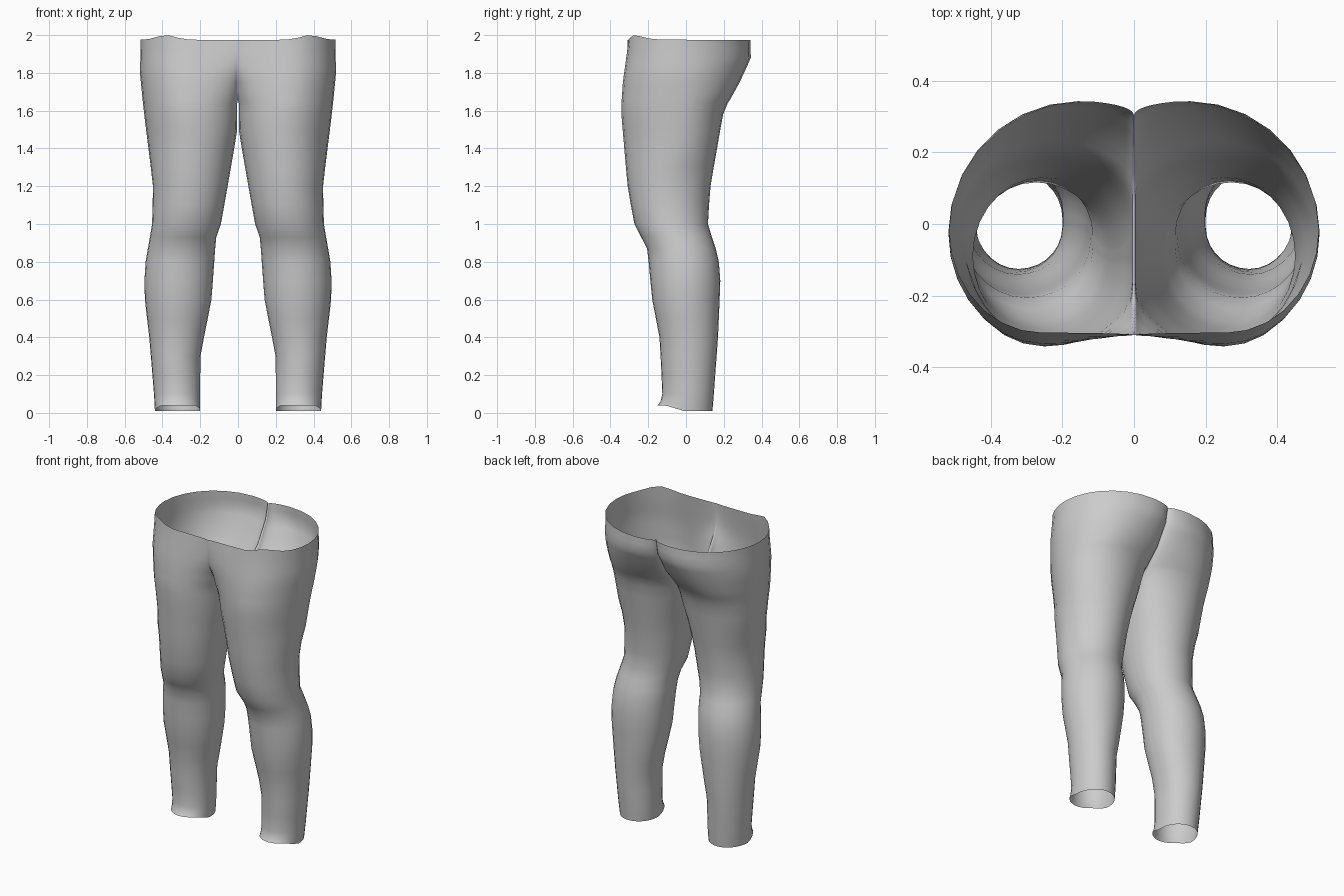
import bpy
import bmesh
from math import sin, cos, pi, exp

cube = bpy.data.objects.get("Cube")
if cube:
    bpy.data.objects.remove(cube)

# Height-to-size curves of one leg: (z, value)
INNER = [(0, .2), (.3, .2), (.6, .14), (.95, .115), (1, .09), (1.2, .055), (1.4, .02), (1.5, .004), (1.64, .004), (1.66, 0)]
OUTER = [(0, .44), (.1, .445), (.4, .47), (.65, .5), (.8, .49), (1, .455), (1.2, .45), (1.6, .5), (1.8, .52), (2, .515)]
FRONT = [(0, -.15), (.1, -.125), (.4, -.14), (.6, -.18), (.87, -.205), (1, -.275), (1.2, -.31), (1.6, -.345), (1.75, -.335), (2, -.3)]
BACK = [(0, .14), (.4, .17), (.75, .185), (.85, .165), (1, .115), (1.2, .13), (1.6, .2), (1.75, .285), (1.88, .345), (2, .34)]
# Where the front and back surfaces meet the body's midline
SEAM_FRONT = [(1.4, -.12), (1.66, -.2), (1.72, -.24), (1.8, -.295), (1.88, -.31), (2, -.31)]
SEAM_BACK = [(1.4, .0), (1.66, .1), (1.75, .2), (1.88, .28), (2, .31)]

CROTCH, TOP = 1.66, 1.975
QUARTER, WALL = 7, 6


def at(curve, z):
    """Value of a curve at height z."""
    for (z0, v0), (z1, v1) in zip(curve, curve[1:]):
        if z <= z1:
            t = max(0, (z - z0) / (z1 - z0))
            return v0 + (v1 - v0) * t
    return curve[-1][1]


def section(z):
    """Outline from the front seam, round the outside, to the back seam, then the inner wall."""
    xi, xo, yf, yb = (at(c, z) for c in (INNER, OUTER, FRONT, BACK))
    mid = (xi + xo) / 2
    cy = (yf + yb) / 2 if z < 1.4 else -.04 + (z - 1.4) * .04
    blend = min(1, max(0, (z - 1.3) / .36))
    low = (yf + yb) / 2
    sf = low - .02 + (at(SEAM_FRONT, z) - low + .02) * blend
    sb = low + .02 + (at(SEAM_BACK, z) - low - .02) * blend
    cxf = mid
    cxb = mid - .12 * min(1, max(0, (z - CROTCH) / .25))
    steps = [i / QUARTER * pi / 2 for i in range(QUARTER + 1)]
    pts = [(cxf - (cxf - xi) * sin(u), yf + (sf - yf) * (1 - cos(u))) for u in reversed(steps)]
    pts += [(cxf + (xo - cxf) * sin(u), cy + (yf - cy) * cos(u)) for u in steps[1:]]
    pts += [(cxb + (xo - cxb) * cos(u), cy + (yb - cy) * sin(u)) for u in steps[1:]]
    pts += [(cxb - (cxb - xi) * sin(u), yb + (sb - yb) * (1 - cos(u))) for u in steps[1:]]
    if z <= CROTCH:
        pts += [(xi, sb + (sf - sb) * i / WALL) for i in range(1, WALL)]
    return pts


def edge_height(x, y, z):
    """Uneven cuffs at the ankles and raised hip points on the waist."""
    if z == 0:
        return .01 + .03 * min(1, max(0, -y - .01) / .1)
    if z == TOP:
        return z + .025 * exp(-((x - .38) / .07) ** 2) * (y < 0)
    return z


levels = [0, .06, .1, .2, .3, .4, .5, .6, .7, .8, .87, .93, 1, 1.1, 1.2, 1.3, 1.4, 1.5, 1.58, 1.64,
          CROTCH, 1.7, 1.75, 1.8, 1.84, 1.88, 1.93, TOP]

# Half of the shell: closed leg sections, then open hip sections
bm = bmesh.new()
rings = [[bm.verts.new((x, y, edge_height(x, y, z))) for x, y in section(z)] for z in levels]
for z, low, high in zip(levels[1:], rings, rings[1:]):
    closed = z <= CROTCH
    count = len(low) if closed else len(high) - 1
    for i in range(count):
        j = (i + 1) % len(low)
        bm.faces.new((low[i], low[j], high[j], high[i]))
# Soften the steps between curve points, leaving the midline and rims in place
inside = [v for v in bm.verts if v.co.x > .006 and not v.is_boundary]
bmesh.ops.smooth_vert(bm, verts=inside, factor=.25, use_axis_x=True, use_axis_y=True, use_axis_z=False)

mesh = bpy.data.meshes.new("legs")
bm.to_mesh(mesh)
bm.free()
legs = bpy.data.objects.new("legs", mesh)
bpy.context.collection.objects.link(legs)

# Other half
mirror = legs.modifiers.new("mirror", "MIRROR")
mirror.use_axis[0] = True
mirror.merge_threshold = .002

# Plain grey surface
grey = bpy.data.materials.new("light grey")
grey.use_nodes = True
colour = (.6, .6, .6, 1)
grey.diffuse_color = colour
grey.node_tree.nodes["Principled BSDF"].inputs["Base Color"].default_value = colour
mesh.materials.append(grey)

bpy.context.view_layer.objects.active = legs
legs.select_set(True)
bpy.ops.object.shade_smooth_by_angle(angle=1.05)
